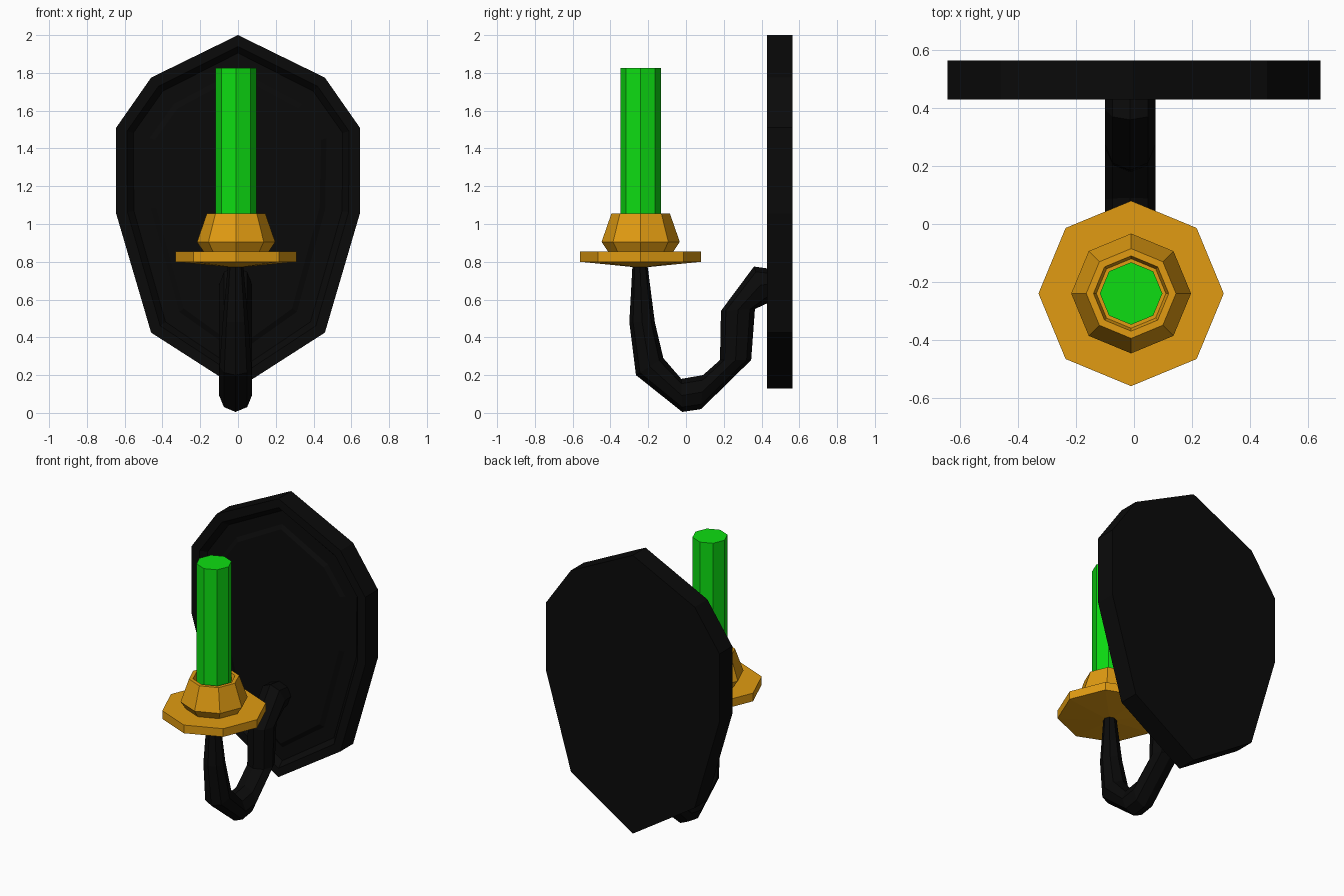
import bpy, bmesh
from math import sin, cos, pi
from mathutils import Vector

old = bpy.data.objects.get("Cube")
if old:
    bpy.data.objects.remove(old)


def material(name, color):
    m = bpy.data.materials.new(name)
    m.use_nodes = True
    m.diffuse_color = (*color, 1)
    m.node_tree.nodes["Principled BSDF"].inputs["Base Color"].default_value = (*color, 1)
    return m


black = material("black iron", (0.003, 0.003, 0.003))
gold = material("gold", (0.75, 0.33, 0.006))
green = material("green wax", (0.004, 0.73, 0.006))


def finish(name, bm, mat):
    bmesh.ops.recalc_face_normals(bm, faces=bm.faces)
    mesh = bpy.data.meshes.new(name)
    bm.to_mesh(mesh)
    bm.free()
    mesh.materials.append(mat)
    obj = bpy.data.objects.new(name, mesh)
    bpy.context.collection.objects.link(obj)
    return obj


def loft(name, rings, mat):
    """Skin a list of octagonal rings and cap both ends."""
    bm = bmesh.new()
    loops = [[bm.verts.new(p) for p in ring] for ring in rings]
    for a, b in zip(loops, loops[1:]):
        n = len(a)
        for i in range(n):
            j = (i + 1) % n
            bm.faces.new((a[i], a[j], b[j], b[i]))
    bm.faces.new(loops[0])
    bm.faces.new(loops[-1])
    return finish(name, bm, mat)


def octagon(center, u, v):
    return [center + u * cos(i * pi / 4) + v * sin(i * pi / 4) for i in range(8)]


AXIS_X, AXIS_Y = -0.01, -0.24


def turned(name, profile, mat):
    """Eight-sided turned part from (radius, height) pairs."""
    return loft(name, [octagon(Vector((AXIS_X, AXIS_Y, z)), Vector((r, 0, 0)), Vector((0, r, 0)))
                       for r, z in profile], mat)


# Wall plate: mirrored shield outline with a stepped recess in the front
half = [(0.46, 1.775), (0.645, 1.51), (0.645, 1.055), (0.46, 0.425)]
outline = [(0, 2)] + half + [(0, 0.13)] + [(-x, z) for x, z in reversed(half)]
bm = bmesh.new()
front = [bm.verts.new((x, 0.43, z)) for x, z in outline]
back = [bm.verts.new((x, 0.565, z)) for x, z in outline]
face = bm.faces.new(front)
bm.faces.new(back)
for i in range(len(front)):
    j = (i + 1) % len(front)
    bm.faces.new((front[i], front[j], back[j], back[i]))
bmesh.ops.recalc_face_normals(bm, faces=bm.faces)
for thickness, depth in ((0.06, 0), (0.035, -0.04), (0.09, 0), (0.03, 0.015)):
    bmesh.ops.inset_individual(bm, faces=[face], thickness=thickness, depth=depth)
finish("wall_plate", bm, black)

# Curved arm: inner edge (y, z), outer edge (y, z), half width
arm = [
    ((-0.205, 0.79), (-0.283, 0.79), 0.04),
    ((-0.165, 0.48), (-0.30, 0.48), 0.068),
    ((-0.12, 0.29), (-0.265, 0.20), 0.085),
    ((-0.025, 0.18), (-0.02, 0.005), 0.087),
    ((0.09, 0.20), (0.08, 0.02), 0.087),
    ((0.18, 0.28), (0.345, 0.28), 0.087),
    ((0.185, 0.54), (0.365, 0.55), 0.087),
    ((0.36, 0.775), (0.43, 0.58), 0.087),
    ((0.50, 0.755), (0.50, 0.61), 0.087),
]
rings = []
for (yi, zi), (yo, zo), w in arm:
    inner, outer = Vector((-0.013, yi, zi)), Vector((-0.013, yo, zo))
    rings.append(octagon((inner + outer) / 2, Vector((w, 0, 0)), (outer - inner) / 2))
loft("curved_arm", rings, black)

# Drip tray, candle cup and candle
turned("drip_tray", [(0.04, 0.772), (0.32, 0.8), (0.32, 0.855)], gold)
turned("candle_cup", [(0.17, 0.85), (0.207, 0.905), (0.155, 1.055), (0.13, 1.055), (0.12, 1.02)], gold)
turned("candle", [(0.108, 0.9), (0.108, 1.825)], green)
